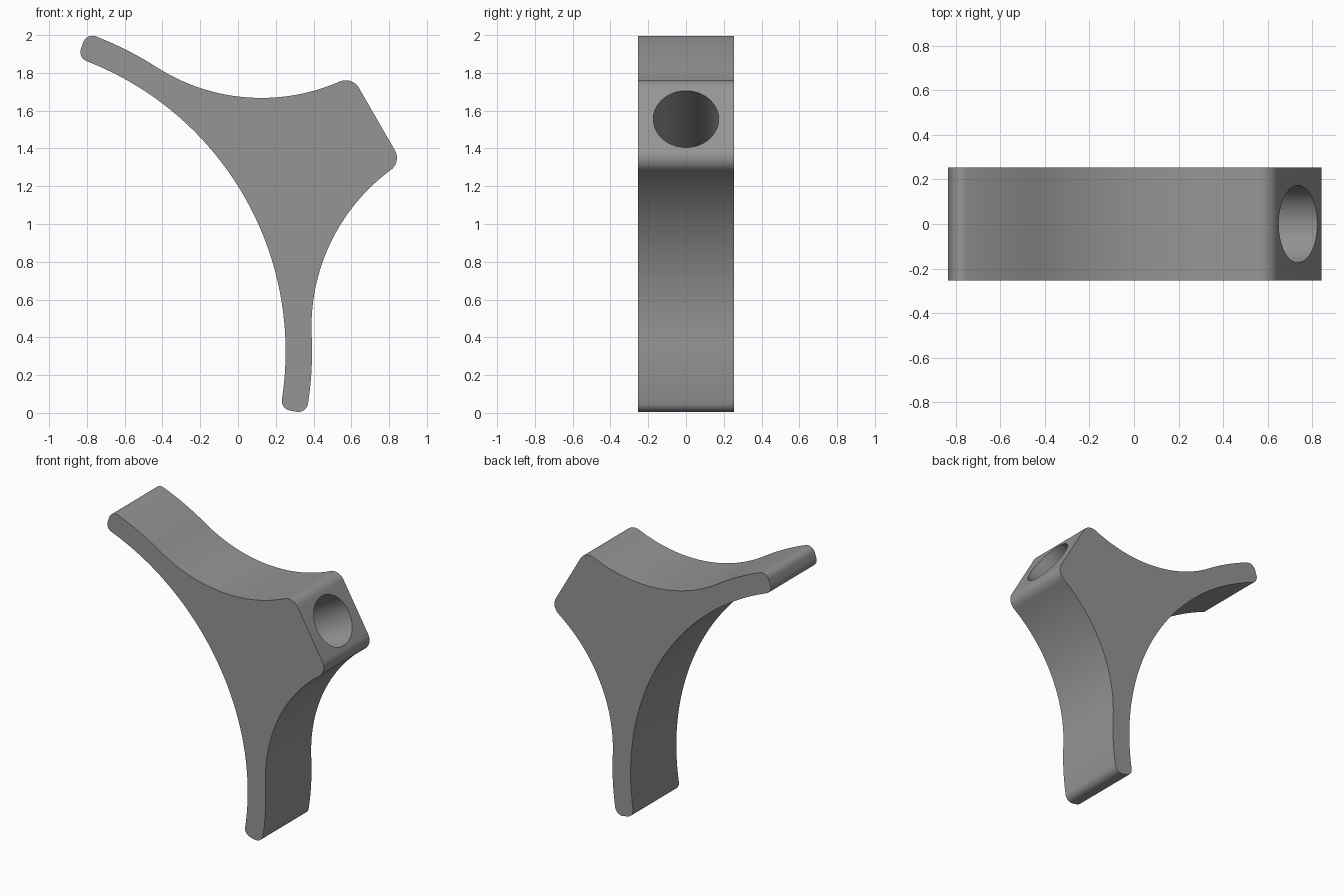
import bpy, bmesh
from math import sin, cos, asin, atan2, sqrt, radians, pi
from mathutils import Vector, Matrix

if "Cube" in bpy.data.objects:
    bpy.data.objects.remove(bpy.data.objects["Cube"])

# Profile frame: origin at the centre of the big inner arc, u along the symmetry axis
ORIGIN, TILT = Vector((-1.396, 0, 0.325)), radians(30)
R_IN, R_OUT = 1.648, 1.788        # inner and outer faces of the arms
R_WAIST, WAIST_ANG = 1.03, radians(-27.34)
FACE_U, HALF_DEPTH = 2.461, 0.253
END_ANG, R_TIP, R_HUB = radians(-40.6), 0.052, 0.08
HOLE_R, HOLE_DEPTH = 0.173, 0.65


def arc(cu, cv, r, a0, a1, n):
    return [(cu + r * cos(a0 + (a1 - a0) * i / n), cv + r * sin(a0 + (a1 - a0) * i / n))
            for i in range(n + 1)]


def half_outline():
    # tip fillets
    ci, co = R_IN + R_TIP, R_OUT - R_TIP
    ai, ao = END_ANG + asin(R_TIP / ci), END_ANG + asin(R_TIP / co)
    pts = arc(0, 0, R_IN, 0, ai, 32)
    pts += arc(ci * cos(ai), ci * sin(ai), R_TIP, ai + pi, END_ANG + 1.5 * pi, 8)
    pts += arc(co * cos(ao), co * sin(ao), R_TIP, END_ANG - pi / 2, ao, 8)
    # outer arm face, then the waist sweeping to the hub
    pts += arc(0, 0, R_OUT, ao, WAIST_ANG, 10)[1:]
    d = R_OUT + R_WAIST
    wu, wv = d * cos(WAIST_ANG), d * sin(WAIST_ANG)
    hu = FACE_U - R_HUB
    hv = wv + sqrt((R_WAIST + R_HUB) ** 2 - (hu - wu) ** 2)
    a_end = atan2(hv - wv, hu - wu)
    pts += arc(wu, wv, R_WAIST, WAIST_ANG + pi, a_end, 28)[1:]
    # hub corner fillet
    pts += arc(hu, hv, R_HUB, a_end - pi, 0, 10)[1:]
    return pts


# Bracket body: mirrored outline, extruded through the depth
half = half_outline()
outline = half + [(u, -v) for u, v in reversed(half[1:])]


def place(u, v, y):
    return ORIGIN + Vector((u * cos(TILT) - v * sin(TILT), y, u * sin(TILT) + v * cos(TILT)))


bm = bmesh.new()
face = bm.faces.new([bm.verts.new(place(u, v, -HALF_DEPTH)) for u, v in outline])
ext = bmesh.ops.extrude_face_region(bm, geom=[face])
bmesh.ops.translate(bm, vec=(0, 2 * HALF_DEPTH, 0),
                    verts=[g for g in ext["geom"] if isinstance(g, bmesh.types.BMVert)])
bmesh.ops.remove_doubles(bm, verts=bm.verts, dist=1e-5)
bmesh.ops.recalc_face_normals(bm, faces=bm.faces)
mesh = bpy.data.meshes.new("bracket_body")
bm.to_mesh(mesh)
bm.free()
body = bpy.data.objects.new("bracket_body", mesh)
bpy.context.collection.objects.link(body)

# Blind round hole bored square into the hub face
bpy.ops.mesh.primitive_cylinder_add(vertices=64, radius=HOLE_R, depth=2 * HOLE_DEPTH,
                                    location=place(FACE_U, 0, 0),
                                    rotation=(0, pi / 2 - TILT, 0))
cutter = bpy.context.object
cutter.name = "hole_cutter"
cutter.hide_render = True
mod = body.modifiers.new("hole", 'BOOLEAN')
mod.operation, mod.object, mod.solver = 'DIFFERENCE', cutter, 'EXACT'
bpy.ops.object.select_all(action='DESELECT')
body.select_set(True)
bpy.context.view_layer.objects.active = body
bpy.ops.object.modifier_apply(modifier=mod.name)
bpy.data.objects.remove(cutter)

# Finish
grey = bpy.data.materials.new("mid_grey")
grey.diffuse_color = (0.3, 0.3, 0.3, 1)
grey.use_nodes = True
grey.node_tree.nodes["Principled BSDF"].inputs["Base Color"].default_value = grey.diffuse_color
body.data.materials.clear()
body.data.materials.append(grey)
bpy.ops.object.shade_smooth_by_angle(angle=radians(30))
